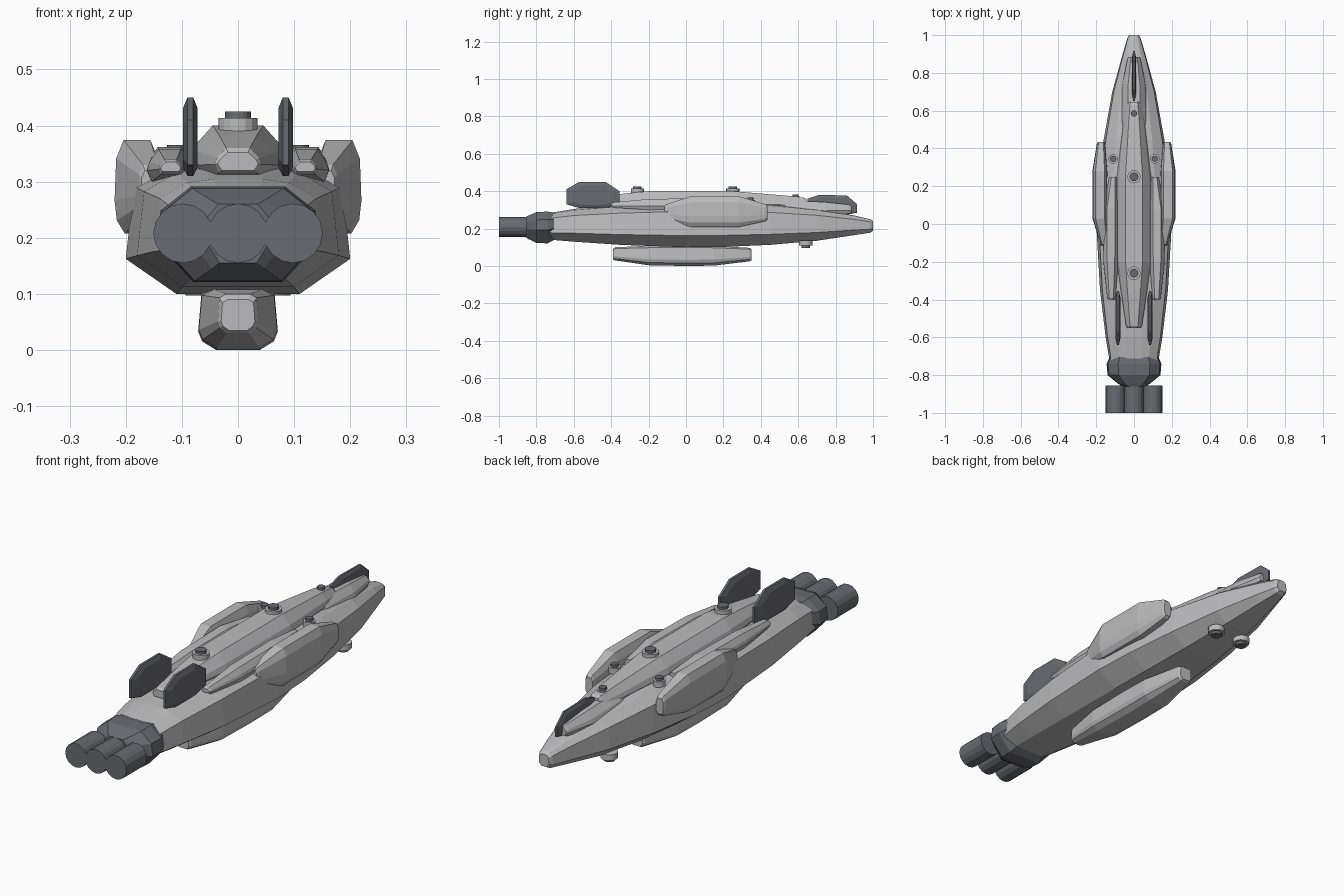
import bpy
import bmesh
import math
from mathutils import Matrix, Vector

default_cube = bpy.data.objects.get("Cube")
if default_cube:
    bpy.data.objects.remove(default_cube, do_unlink=True)


def make_material(name, colour):
    material = bpy.data.materials.new(name)
    material.use_nodes = True
    material.diffuse_color = colour
    shader = material.node_tree.nodes["Principled BSDF"]
    shader.inputs["Base Color"].default_value = colour
    return material


LIGHT = make_material("light grey plating", (0.5, 0.5, 0.51, 1))
DARK = make_material("dark grey metal", (0.14, 0.145, 0.165, 1))


def finish(name, bm, *materials):
    """Turn a bmesh into a flat shaded object."""
    bmesh.ops.recalc_face_normals(bm, faces=bm.faces)
    mesh = bpy.data.meshes.new(name)
    bm.to_mesh(mesh)
    bm.free()
    for material in materials:
        mesh.materials.append(material)
    obj = bpy.data.objects.new(name, mesh)
    bpy.context.collection.objects.link(obj)
    return obj


def loft(name, half_profile, stations, material, side=1):
    """Skin rings along y. Station: y, centre x, half width, bottom, top.
    Half profile: points from bottom to top, x in 0..1 and z in 0..1."""
    profile = half_profile + [(-x, z) for x, z in reversed(half_profile)]
    bm = bmesh.new()
    rings = []
    for y, centre, width, low, high in stations:
        rings.append([bm.verts.new((side * (centre + x * width), y, low + z * (high - low)))
                      for x, z in profile])
    count = len(profile)
    for a, b in zip(rings, rings[1:]):
        for i in range(count):
            j = (i + 1) % count
            bm.faces.new((a[i], a[j], b[j], b[i]))
    bm.faces.new(rings[0])
    bm.faces.new(rings[-1])
    return finish(name, bm, material)


def add_cylinder(bm, centre, axis, radius, depth, sides, slot=0):
    turn = Vector((0, 0, 1)).rotation_difference(Vector(axis)).to_matrix().to_4x4()
    made = bmesh.ops.create_cone(bm, cap_ends=True, segments=sides, radius1=radius,
                                 radius2=radius, depth=depth,
                                 matrix=Matrix.Translation(centre) @ turn)
    for face in {f for v in made["verts"] for f in v.link_faces}:
        face.material_index = slot


def turret(name, x, y, z, radius, direction=1):
    """Light round base with a smaller dark cap."""
    bm = bmesh.new()
    add_cylinder(bm, (x, y, z), (0, 0, 1), radius, 0.026, 16)
    add_cylinder(bm, (x, y, z + direction * 0.017), (0, 0, 1), radius * 0.66, 0.016, 16, 1)
    return finish(name, bm, LIGHT, DARK)


def fin(name, x, outline, thickness):
    """Blade with a thick core and thin edges."""
    bm = bmesh.new()
    middle = sum((Vector(p) for p in outline), Vector((0, 0))) / len(outline)
    rims = []
    for offset, scale in ((-1, 0.75), (-0.4, 1), (0.4, 1), (1, 0.75)):
        points = [middle + (Vector(p) - middle) * scale for p in outline]
        rims.append([bm.verts.new((x + offset * thickness, p.x, p.y)) for p in points])
    count = len(outline)
    for a, b in zip(rims, rims[1:]):
        for i in range(count):
            j = (i + 1) % count
            bm.faces.new((a[i], a[j], b[j], b[i]))
    bm.faces.new(rims[0])
    bm.faces.new(rims[-1])
    return finish(name, bm, DARK)


# Cross-sections
HULL = [(0.55, 0), (1, 0.26), (0.93, 0.8), (0.6, 0.96), (0.28, 1)]
POD = [(0.55, 0), (0.9, 0.14), (1, 0.35), (0.93, 0.8), (0.6, 1)]
BELLY = [(0.55, 0), (0.9, 0.14), (1, 0.3), (0.92, 0.9), (0.6, 1)]
DECK = [(0.8, 0), (1, 0.35), (0.9, 0.6), (0.5, 1)]
COLLAR = [(0.55, 0), (1, 0.42), (0.95, 0.75), (0.58, 1)]

# Main hull
loft("hull", HULL, [
    (-0.78, 0, 0.115, 0.15, 0.27), (-0.72, 0, 0.13, 0.14, 0.285),
    (-0.6, 0, 0.15, 0.13, 0.305), (-0.35, 0, 0.18, 0.113, 0.325),
    (0, 0, 0.2, 0.1, 0.34), (0.2, 0, 0.19, 0.102, 0.34),
    (0.45, 0, 0.16, 0.113, 0.33), (0.7, 0, 0.115, 0.135, 0.305),
    (0.9, 0, 0.06, 0.165, 0.27), (0.985, 0, 0.035, 0.178, 0.25),
    (1, 0, 0.025, 0.187, 0.24)], LIGHT)

# Dorsal deck and the lower deck ahead of it
loft("dorsal_deck", DECK, [
    (-0.55, 0, 0.036, 0.32, 0.352), (-0.54, 0, 0.042, 0.315, 0.36),
    (-0.35, 0, 0.07, 0.3, 0.385), (-0.2, 0, 0.09, 0.3, 0.4),
    (0.25, 0, 0.09, 0.3, 0.4), (0.55, 0, 0.055, 0.3, 0.375),
    (0.63, 0, 0.042, 0.3, 0.365), (0.645, 0, 0.036, 0.31, 0.357)], LIGHT)
loft("forward_deck", DECK, [
    (0.35, 0, 0.05, 0.28, 0.34), (0.55, 0, 0.068, 0.28, 0.35),
    (0.74, 0, 0.062, 0.27, 0.342), (0.87, 0, 0.036, 0.28, 0.328),
    (0.885, 0, 0.03, 0.285, 0.32)], LIGHT)

# Belly pod
loft("belly_pod", BELLY, [
    (-0.39, 0, 0.03, 0.035, 0.09), (-0.38, 0, 0.036, 0.03, 0.1),
    (-0.2, 0, 0.07, 0.004, 0.108), (0, 0, 0.071, 0, 0.11),
    (0.15, 0, 0.07, 0.002, 0.108), (0.34, 0, 0.036, 0.025, 0.097),
    (0.35, 0, 0.03, 0.03, 0.09)], LIGHT)

# Paired parts
FIN_SHAPE = [(-0.64, 0.33), (-0.64, 0.41), (-0.57, 0.45), (-0.43, 0.45),
             (-0.355, 0.4), (-0.355, 0.33), (-0.43, 0.31), (-0.57, 0.31)]
for label, side in (("left", 1), ("right", -1)):
    loft(label + "_outer_pod", POD, [
        (-0.115, 0.155, 0.018, 0.255, 0.32), (-0.105, 0.156, 0.022, 0.245, 0.33),
        (0.03, 0.18, 0.04, 0.208, 0.374), (0.28, 0.18, 0.04, 0.208, 0.374),
        (0.425, 0.175, 0.022, 0.24, 0.33), (0.435, 0.174, 0.018, 0.25, 0.32)],
        LIGHT, side)
    loft(label + "_inner_pod", DECK, [
        (-0.4, 0.12, 0.018, 0.318, 0.335), (-0.39, 0.12, 0.022, 0.312, 0.34),
        (-0.2, 0.122, 0.04, 0.3, 0.358), (0.08, 0.122, 0.042, 0.3, 0.362),
        (0.25, 0.11, 0.02, 0.31, 0.346)], LIGHT, side)
    fin(label + "_tail_fin", side * 0.085, FIN_SHAPE, 0.013)
    turret(label + "_deck_turret", side * 0.11, 0.345, 0.34, 0.025)
    turret(label + "_belly_turret", side * 0.07, 0.64, 0.122, 0.036, -1)

# Nose fin
fin("nose_fin", 0, [(0.65, 0.29), (0.65, 0.36), (0.71, 0.38), (0.86, 0.377),
                    (0.915, 0.33), (0.915, 0.285), (0.86, 0.275)], 0.01)

# Centre line turrets
turret("aft_turret", 0, -0.26, 0.4, 0.035)
turret("middle_turret", 0, 0.25, 0.4, 0.035)
turret("forward_turret", 0, 0.585, 0.358, 0.025)

# Engine collar and three thrusters
loft("engine_collar", COLLAR, [
    (-0.86, 0, 0.06, 0.155, 0.26), (-0.845, 0, 0.085, 0.145, 0.268),
    (-0.8, 0, 0.14, 0.123, 0.288), (-0.74, 0, 0.145, 0.121, 0.291),
    (-0.705, 0, 0.13, 0.14, 0.285)], DARK)
for label, x in (("left", 0.098), ("centre", 0), ("right", -0.098)):
    engine = bmesh.new()
    add_cylinder(engine, (x, -0.927, 0.208), (0, 1, 0), 0.053, 0.146, 16)
    finish(label + "_thruster", engine, DARK)
